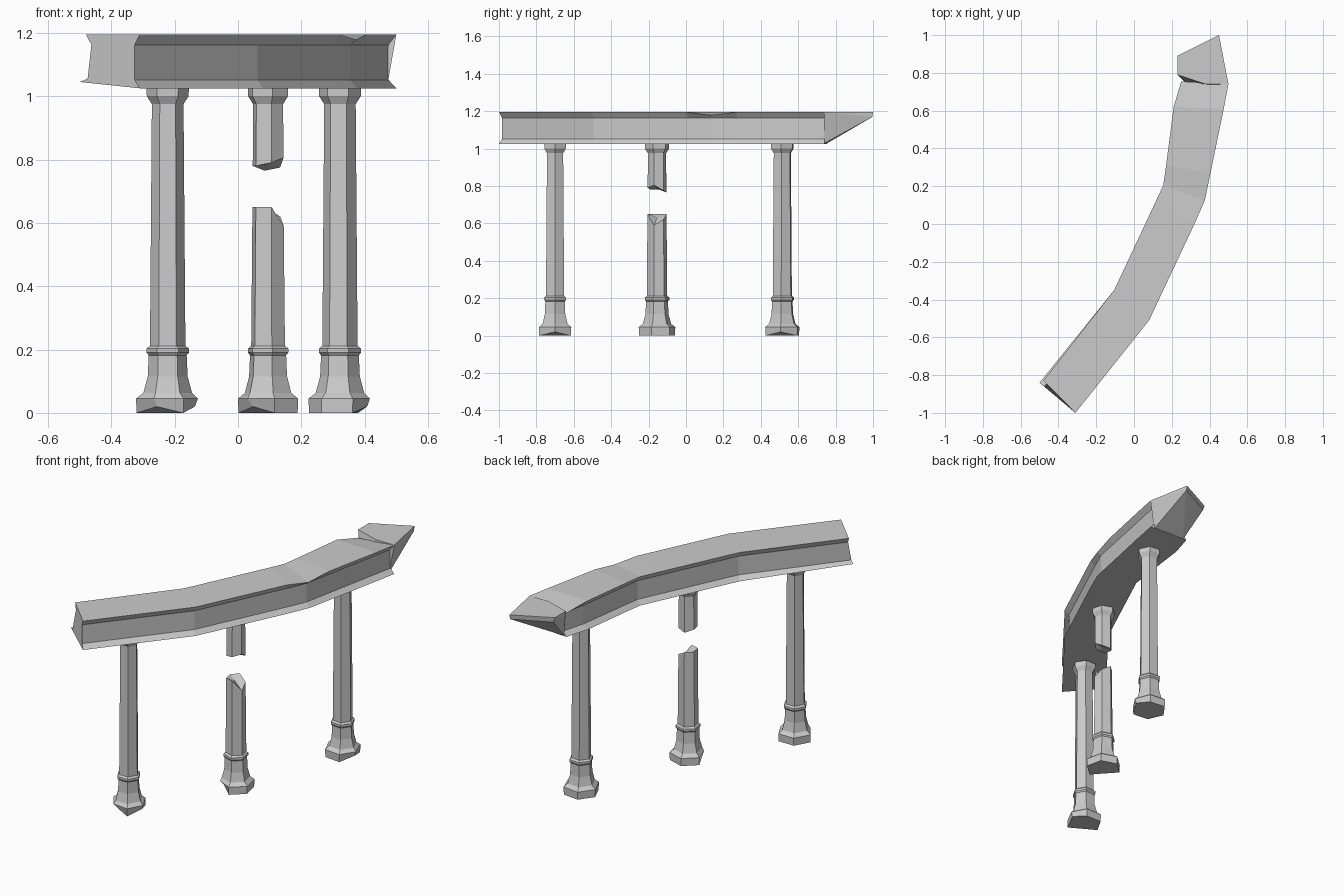
import bpy, bmesh
from math import cos, sin, radians
from mathutils import Vector

cube = bpy.data.objects.get("Cube")
if cube:
    bpy.data.objects.remove(cube)

stone = bpy.data.materials.new("pale_stone")
stone.use_nodes = True
stone.diffuse_color = (0.6, 0.6, 0.6, 1)
stone.node_tree.nodes["Principled BSDF"].inputs["Base Color"].default_value = (0.6, 0.6, 0.6, 1)


def finish(name, bm):
    bmesh.ops.recalc_face_normals(bm, faces=bm.faces)
    mesh = bpy.data.meshes.new(name)
    bm.to_mesh(mesh)
    bm.free()
    mesh.materials.append(stone)
    obj = bpy.data.objects.new(name, mesh)
    bpy.context.collection.objects.link(obj)


def loft(name, rings, start_tip=None, end_tip=None):
    """Skin a list of closed rings; each end is a flat cap or a fan to a tip."""
    bm = bmesh.new()
    loops = [[bm.verts.new(p) for p in ring] for ring in rings]
    n = len(loops[0])
    for a, b in zip(loops, loops[1:]):
        for i in range(n):
            j = (i + 1) % n
            bm.faces.new((a[i], a[j], b[j], b[i]))
    for loop, tip in ((loops[0], start_tip), (loops[-1], end_tip)):
        if tip is None:
            bm.faces.new(loop)
        else:
            t = bm.verts.new(tip)
            for i in range(n):
                bm.faces.new((loop[i], loop[(i + 1) % n], t))
    finish(name, bm)


def hexagon(cx, cy, turn, r, z):
    """Six-sided ring; z is one height or one height per corner."""
    zs = z if isinstance(z, list) else [z] * 6
    angles = [radians(turn + 60 * k) for k in range(6)]
    return [Vector((cx + r * cos(a), cy + r * sin(a), h)) for a, h in zip(angles, zs)]


# Column profiles as (radius, height)
BASE = [(.098, 0), (.1, .045), (.077, .063), (.063, .115), (.06, .182),
        (.067, .19), (.067, .203), (.056, .212)]
CAPITAL = [(.05, .975), (.066, 1.0), (.067, 1.027)]


def base_rings(x, y, turn, chips):
    rings = [hexagon(x, y, turn, r, z) for r, z in BASE]
    centre = Vector((x, y, 0))
    # Chipped plinth corners: pull the bottom corner in and up
    for corner, amount in chips:
        p = rings[0][corner]
        rings[0][corner] = p.lerp(centre, amount) + Vector((0, 0, .02))
        q = rings[1][corner]
        rings[1][corner] = q.lerp(centre + Vector((0, 0, q.z)), amount * .4)
    return rings


def capital_rings(x, y, turn):
    return [hexagon(x, y, turn, r, z) for r, z in CAPITAL]


# Whole columns
for name, x, y, turn, chips in (
        ("front_column", -.222, -.70, 0, [(4, .3), (0, .12)]),
        ("back_column", .322, .515, -6, [(0, .12)])):
    loft(name, base_rings(x, y, turn, chips) + capital_rings(x, y, turn))

# Broken middle column: standing stump and hanging upper piece
x, y, turn = .095, -.155, -18
stump_top = hexagon(x, y, turn, .052, [.59, .62, .65, .65, .65, .65])
loft("middle_column_stump", base_rings(x, y, turn, [(4, .35)]) + [stump_top],
     end_tip=(x - .01, y, .63))
hang_bottom = hexagon(x, y, turn, .051, [.805, .775, .765, .78, .78, .79])
loft("middle_column_hanging_piece", [hang_bottom] + capital_rings(x, y, turn),
     start_tip=(x, y, .785))

# Curved beam: left and right plan points, left and right top heights
TOP, BOTTOM = 1.195, 1.025
stations = [
    ((-.48, -.83), (-.31, -1), TOP, TOP),
    ((-.105, -.35), (.08, -.51), TOP, TOP),
    ((.12, .13), (.32, 0), TOP, TOP),
    ((.155, .205), (.375, .125), TOP, 1.178),
    ((.17, .31), (.405, .27), TOP, TOP),
    ((.21, .62), (.475, .61), TOP, TOP),
    ((.25, .755), (.5, .74), 1.165, TOP),
]
rings = []
for left, right, ztl, ztr in stations:
    l, r = Vector(left), Vector(right)
    li, ri = l.lerp(r, .1), r.lerp(l, .1)
    section = [(l, ztl), (li, min(1.162, ztl - .01)), (li, 1.052), (l, BOTTOM),
               (r, BOTTOM), (ri, 1.052), (ri, 1.162), (r, ztr)]
    rings.append([Vector((p.x, p.y, z)) for p, z in section])
# Worn lower corner at the front end
rings[0][3] = Vector((-.5, -.84, 1.045))
rings[0][2] = Vector((-.475, -.86, 1.055))
# Extra chipped edge point on the top keeps the back end notch open
loft("beam", rings)

# Broken overhanging end of the beam, sloping up to a thin slab
bm = bmesh.new()
for p in ((.38, .74, TOP), (.23, .79, TOP), (.23, .80, 1.165), (.23, .89, TOP),
          (.24, .89, 1.165), (.45, 1, TOP), (.45, .995, 1.168), (.5, .74, TOP),
          (.475, .74, 1.162), (.47, .74, 1.052), (.47, .735, BOTTOM),
          (.27, .75, BOTTOM), (.28, .75, 1.1)):
    bm.verts.new(p)
result = bmesh.ops.convex_hull(bm, input=bm.verts)
loose = [v for v in bm.verts if not v.link_faces]
bmesh.ops.delete(bm, geom=loose, context='VERTS')
finish("beam_broken_end", bm)
